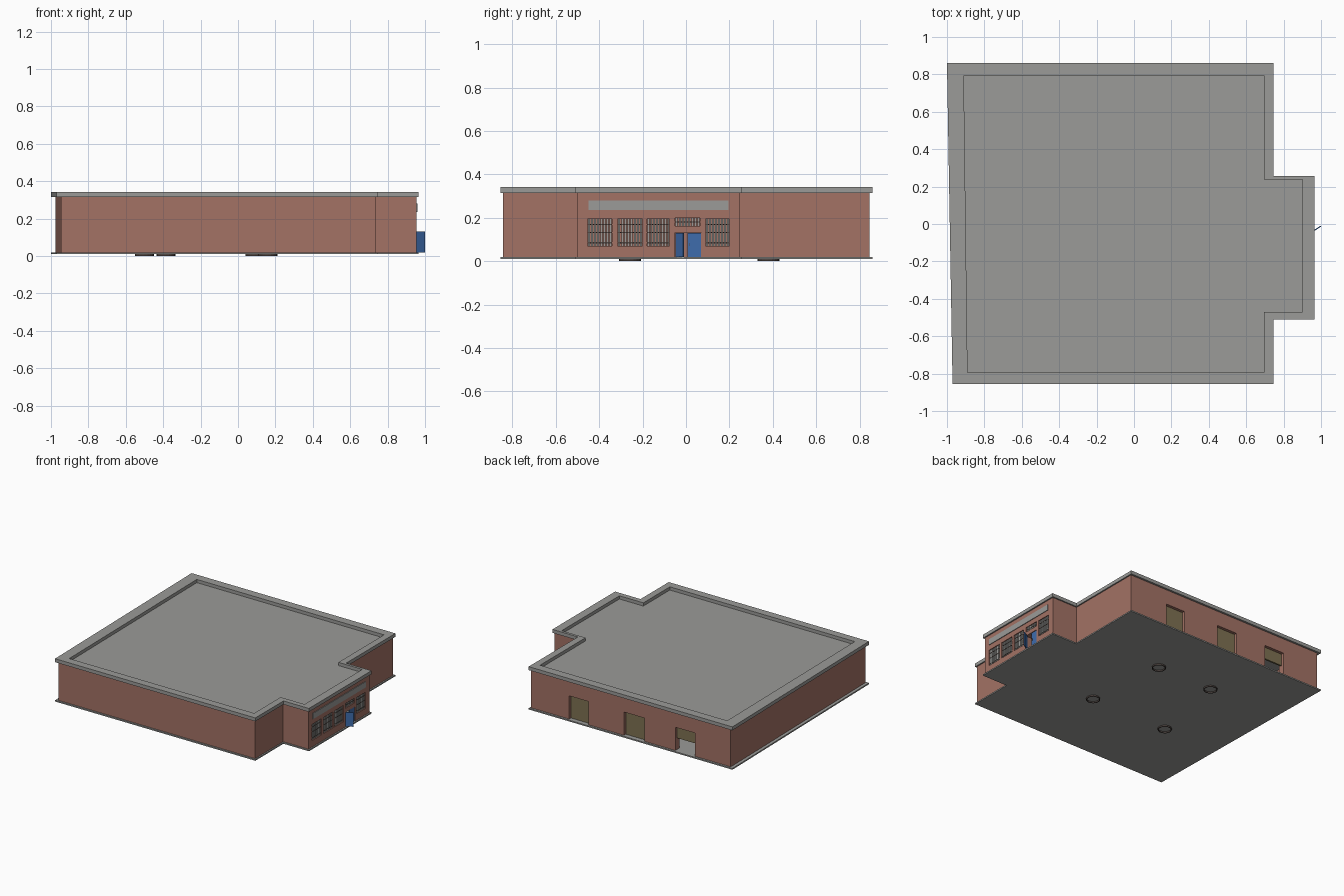
import bpy, bmesh, math
from mathutils import Matrix, Vector

if "Cube" in bpy.data.objects:
    bpy.data.objects.remove(bpy.data.objects["Cube"])


def material(name, rgb):
    lin = [((c / 255 + 0.055) / 1.055) ** 2.4 for c in rgb] + [1]
    m = bpy.data.materials.new(name)
    m.use_nodes = True
    m.diffuse_color = lin
    m.node_tree.nodes["Principled BSDF"].inputs["Base Color"].default_value = lin
    return m


brick = material("brick", (163, 114, 101))
concrete = material("concrete grey", (155, 155, 152))
shutter_tan = material("shutter tan", (126, 113, 82))
blue = material("door blue", (62, 108, 172))
dark = material("dark metal", (82, 72, 68))


def finish(name, bm, mat):
    bmesh.ops.recalc_face_normals(bm, faces=bm.faces)
    me = bpy.data.meshes.new(name)
    bm.to_mesh(me)
    bm.free()
    me.materials.append(mat)
    ob = bpy.data.objects.new(name, me)
    bpy.context.collection.objects.link(ob)
    return ob


def add_box(bm, lo, hi):
    lo, hi = Vector(lo), Vector(hi)
    mat = Matrix.Translation((lo + hi) / 2) @ Matrix.Diagonal((*(hi - lo), 1))
    bmesh.ops.create_cube(bm, size=1, matrix=mat)


def box(name, lo, hi, mat):
    bm = bmesh.new()
    add_box(bm, lo, hi)
    return finish(name, bm, mat)


def prism(name, outline, z0, z1, mat):
    bm = bmesh.new()
    face = bm.faces.new([bm.verts.new((x, y, z0)) for x, y in outline])
    top = bmesh.ops.extrude_face_region(bm, geom=[face])
    verts = [g for g in top["geom"] if isinstance(g, bmesh.types.BMVert)]
    bmesh.ops.translate(bm, verts=verts, vec=(0, 0, z1 - z0))
    return finish(name, bm, mat)


def ring(name, outer, inner, z0, z1, mat):
    """Closed band between two outlines with equal point counts."""
    bm = bmesh.new()
    loops = [[bm.verts.new((x, y, z)) for x, y in o]
             for o, z in ((outer, z0), (outer, z1), (inner, z1), (inner, z0))]
    n = len(outer)
    for a, b in zip(loops, loops[1:] + loops[:1]):
        for i in range(n):
            j = (i + 1) % n
            bm.faces.new((a[i], a[j], b[j], b[i]))
    return finish(name, bm, mat)


def plan(back_left, front_left, right, porch, back, front, porch_back, porch_front):
    """T-shaped footprint with a porch block on +x."""
    return [(back_left, back), (right, back), (right, porch_back), (porch, porch_back),
            (porch, porch_front), (right, porch_front), (right, front), (front_left, front)]


edge = plan(-1.0, -0.97, 0.747, 0.965, 0.86, -0.855, 0.257, -0.51)
wall = plan(-0.975, -0.947, 0.737, 0.955, 0.845, -0.843, 0.247, -0.5)
inner = plan(-0.91, -0.89, 0.695, 0.9, 0.795, -0.795, 0.237, -0.47)

# Shell of the building
WALL_X, WALL_Y, FLOOR = 0.955, 0.845, 0.02
prism("floor_slab", edge, 0.01, FLOOR, concrete)
walls = ring("walls", wall, inner, FLOOR, 0.315, brick)
ring("parapet", edge, inner, 0.315, 0.342, concrete)
prism("roof", inner, 0.3, 0.317, concrete)

# Openings cut through the walls
windows = [(-0.455, -0.34), (-0.315, -0.2), (-0.18, -0.075), (0.09, 0.2)]
panes = [(a, b, 0.07, 0.195) for a, b in windows] + [(-0.05, 0.065, 0.163, 0.2)]
doorway = (-0.05, 0.07, FLOOR, 0.132)
garages = [(0.245, 0.41), (-0.235, -0.06), (-0.67, -0.5)]
SHUTTER_TOP = 0.2

bm = bmesh.new()
for y0, y1, z0, z1 in panes + [doorway]:
    add_box(bm, (0.85, y0, z0), (1.05, y1, z1))
for x0, x1 in garages:
    add_box(bm, (x0, 0.75, FLOOR), (x1, 0.95, SHUTTER_TOP))
cutter = finish("opening_cutter", bm, brick)
cutter.hide_render = True
mod = walls.modifiers.new("openings", "BOOLEAN")
mod.object = cutter
mod.solver = "EXACT"
evaluated = walls.evaluated_get(bpy.context.evaluated_depsgraph_get())
cut_mesh = bpy.data.meshes.new_from_object(evaluated)
walls.modifiers.clear()
walls.data = cut_mesh
bpy.data.objects.remove(cutter)

# Barred windows
for n, (y0, y1, z0, z1) in enumerate(panes):
    bm = bmesh.new()
    bars = 8
    pitch = (y1 - y0) / bars
    for i in range(bars):
        y = y0 + pitch * (i + 0.5)
        add_box(bm, (WALL_X - 0.015, y - pitch * 0.33, z0),
                (WALL_X - 0.007, y + pitch * 0.33, z1))
    finish(f"window_bars_{n + 1}", bm, concrete)
    bm = bmesh.new()
    for f in ((0.12, 0.5, 0.8) if z1 - z0 > 0.1 else (0.5,)):
        z = z0 + (z1 - z0) * f
        add_box(bm, (WALL_X - 0.018, y0, z - 0.0025), (WALL_X - 0.005, y1, z + 0.0025))
    finish(f"window_rails_{n + 1}", bm, dark)

# Blank sign board over the windows
box("sign_board", (WALL_X, -0.45, 0.235), (WALL_X + 0.005, 0.195, 0.28), concrete)

# Entrance: one leaf closed, one swung outwards
box("closed_door", (WALL_X - 0.012, 0.008, FLOOR), (WALL_X - 0.004, 0.07, 0.131), blue)
box("door_handle", (WALL_X - 0.004, 0.013, 0.07), (WALL_X + 0.002, 0.017, 0.085), dark)
leaf = box("open_door", (0, -0.003, 0), (0.066, 0.003, 0.111), blue)
leaf.location = (0.944, -0.047, FLOOR)
leaf.rotation_euler.z = math.radians(33)

# Roller shutters on the back wall, the last one half raised
for n, (x0, x1) in enumerate(garages):
    bottom = 0.108 if n == 2 else FLOOR
    box(f"roller_shutter_{n + 1}", (x0, WALL_Y - 0.035, bottom),
        (x1, WALL_Y - 0.022, SHUTTER_TOP), shutter_tan)

# Short pipe rings under the slab


def circle(cx, cy, r, n=20):
    return [(cx + r * math.cos(math.tau * i / n), cy + r * math.sin(math.tau * i / n))
            for i in range(n)]


for n, (x, y) in enumerate([(0.16, -0.258), (0.09, 0.38), (-0.385, 0.38), (-0.5, -0.258)]):
    ring(f"pipe_ring_{n + 1}", circle(x, y, 0.05), circle(x, y, 0.043), 0, 0.01, dark)
